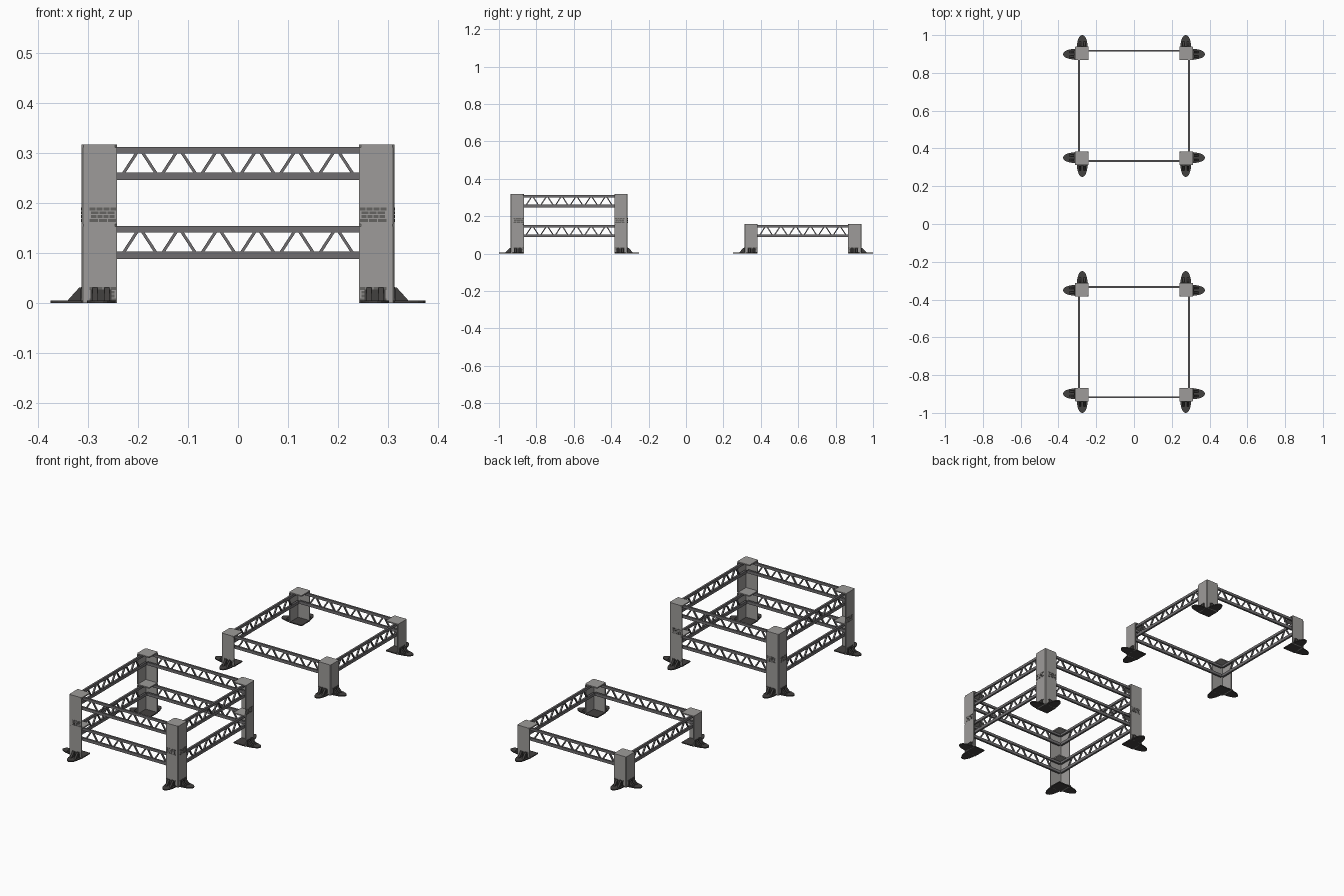
import bpy, bmesh, math
from mathutils import Vector

if "Cube" in bpy.data.objects:
    bpy.data.objects.remove(bpy.data.objects["Cube"])


def material(name, c):
    m = bpy.data.materials.new(name)
    m.diffuse_color = (*c, 1)
    m.use_nodes = True
    m.node_tree.nodes["Principled BSDF"].inputs["Base Color"].default_value = m.diffuse_color
    return m


POST = material("light grey", (0.34, 0.33, 0.32))
BEAM = material("mid grey", (0.16, 0.155, 0.16))
DARK = material("dark grey", (0.055, 0.052, 0.05))
SLOT = material("slot grey", (0.13, 0.125, 0.12))

OUT, INN, WALL, TIER = 0.3135, 0.242, 0.006, 0.159   # post outer/inner edge, wall, tier height
LINE = 0.292                                         # centre line of the trusses


def prism(bm, pts, offset, f):
    """Extrude a closed loop of points; f maps local points to the world."""
    a = [bm.verts.new(f(Vector(p))) for p in pts]
    b = [bm.verts.new(f(Vector(p) + Vector(offset))) for p in pts]
    n = len(pts)
    bm.faces.new(a)
    bm.faces.new(b[::-1])
    for i in range(n):
        bm.faces.new((a[i], b[i], b[(i + 1) % n], a[(i + 1) % n]))


def box(bm, x0, x1, y0, y1, z0, z1, f):
    prism(bm, [(x0, y0, z0), (x1, y0, z0), (x1, y1, z0), (x0, y1, z0)], (0, 0, z1 - z0), f)


def finish(bm, name, mat):
    bmesh.ops.recalc_face_normals(bm, faces=bm.faces[:])
    me = bpy.data.meshes.new(name)
    bm.to_mesh(me)
    bm.free()
    me.materials.append(mat)
    ob = bpy.data.objects.new(name, me)
    bpy.context.collection.objects.link(ob)


def quarter(k, cy, z0):
    """Map a local point to one of four sides of a frame."""
    c, s = round(math.cos(k * math.pi / 2)), round(math.sin(k * math.pi / 2))
    return lambda p: Vector((c * p.x - s * p.y, s * p.x + c * p.y + cy, p.z + z0))


def swapped(f):
    return lambda p: f(Vector((p.y, p.x, p.z)))


def post(f, name):
    # angle-section corner wall
    bm = bmesh.new()
    o, i, w = OUT, INN, OUT - WALL
    prism(bm, [(i, o, 0), (o - .003, o, 0), (o, o - .003, 0), (o, i, 0), (w, i, 0), (w, w, 0), (i, w, 0)],
          (0, 0, TIER - .006), f)
    # top cap
    b = .004
    prism(bm, [(i, i + b, 0), (i + b, i, 0), (o - b, i, 0), (o, i + b, 0),
               (o, o - b, 0), (o - b, o, 0), (i + b, o, 0), (i, o - b, 0)],
          (0, 0, .006), lambda p: f(p + Vector((0, 0, TIER - .006))))
    finish(bm, name + "_post", POST)
    # socket slots on both outer faces
    bm = bmesh.new()
    for g in (f, swapped(f)):
        for r in range(4):
            z = .004 + r * .0076
            a, e = (.244, .299) if r % 3 == 0 else (.247, .296)
            n = 4 if r % 2 else 3
            step = (e - a) / n
            for j in range(n):
                box(bm, OUT - .002, OUT + .0008, a + j * step, a + (j + 1) * step - .002, z, z + .0056, g)
    finish(bm, name + "_socket_slots", SLOT)


def foot(f, name):
    bm = bmesh.new()
    # base plate inside the post
    box(bm, INN, OUT - .001, INN, OUT - .001, 0, .005, f)
    for g in (f, swapped(f)):
        c = .274
        half = [(.308, .029), (.325, .028), (.345, .024), (.36, .019), (.37, .012), (.375, .004)]
        outline = [(u, c + w, 0) for u, w in half] + [(u, c - w, 0) for u, w in reversed(half)]
        prism(bm, outline, (0, 0, .005), g)
        # gussets and clip plate
        for v in (-.017, .007):
            prism(bm, [(.312, c + v, .004), (.342, c + v, .004), (.339, c + v, .008),
                       (.318, c + v, .031), (.312, c + v, .031)], (0, .010, 0), g)
        box(bm, .312, .3165, c - .021, c + .021, .004, .027, g)
    finish(bm, name + "_foot", DARK)


def truss(f, name):
    bm = bmesh.new()
    t = .005
    y0, y1 = -LINE - t, -LINE + t
    e = LINE - t
    # chords
    box(bm, -e, e, y0, y1, .088, .103, f)
    box(bm, -e, e, y0, y1, .141, .154, f)
    # zigzag web
    pitch, w = .0787, .0035
    for i in range(6):
        xc = (i - 2.5) * pitch
        for s in (-1, 1):
            xb, xt = xc + s * .032, xc + s * .006
            prism(bm, [(xb - w, y0 + .001, .102), (xb + w, y0 + .001, .102),
                       (xt + w, y0 + .001, .142), (xt - w, y0 + .001, .142)], (0, 2 * t - .002, 0), f)
    finish(bm, name + "_truss", BEAM)


def tier(name, cy, z0, feet):
    for k in range(4):
        f = quarter(k, cy, z0)
        n = f"{name}_{k + 1}"
        post(f, n)
        truss(f, n)
        if feet:
            foot(f, n)


tier("front_lower", -.625, 0, True)
tier("front_upper", -.625, TIER, False)
tier("back_lower", .625, 0, True)
